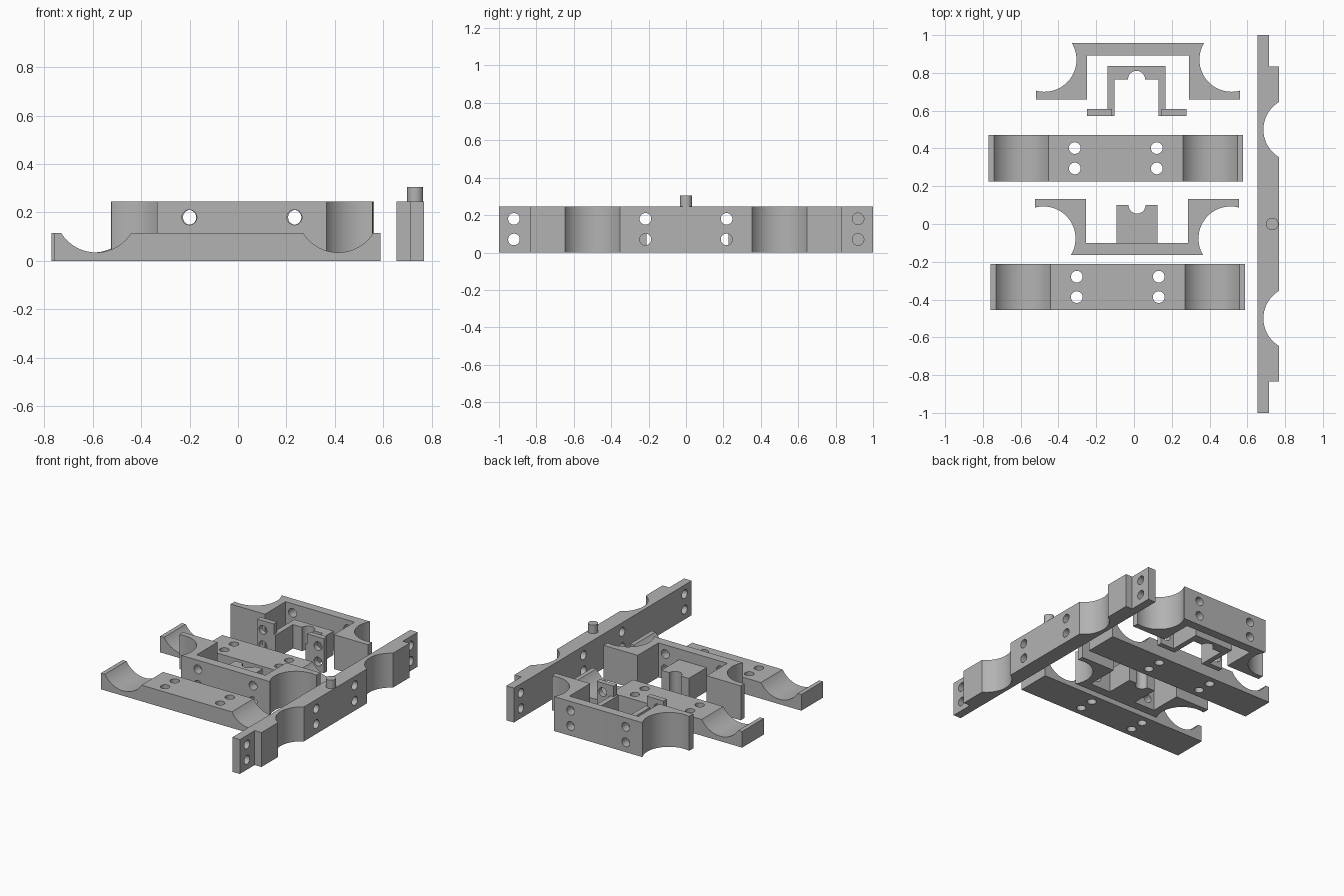
import bpy, bmesh
from math import radians, sin, cos, pi
from mathutils import Matrix, Vector

cube = bpy.data.objects.get("Cube")
if cube:
    bpy.data.objects.remove(cube, do_unlink=True)

grey = bpy.data.materials.new("plain grey")
grey.use_nodes = True
colour = (0.45, 0.45, 0.45, 1)
grey.diffuse_color = colour
grey.node_tree.nodes["Principled BSDF"].inputs["Base Color"].default_value = colour

TALL, LOW, R = 0.245, 0.17, 0.17   # upright height, insert height, saddle radius
HOLE_Z = (0.07, 0.18)


def arc(cx, cy, r, start, end, n=20):
    angles = [radians(start + (end - start) * i / n) for i in range(n + 1)]
    return [(cx + r * cos(a), cy + r * sin(a)) for a in angles]


def mirrored(half):
    """Close a half profile that starts and ends on x = 0."""
    return half + [(-x, y) for x, y in reversed(half[1:-1])]


def finish(bm, name):
    bmesh.ops.recalc_face_normals(bm, faces=bm.faces)
    mesh = bpy.data.meshes.new(name)
    bm.to_mesh(mesh)
    bm.free()
    ob = bpy.data.objects.new(name, mesh)
    bpy.context.collection.objects.link(ob)
    mesh.materials.append(grey)
    return ob


def prism(name, profile, height, matrix):
    bm = bmesh.new()
    face = bm.faces.new([bm.verts.new((x, y, 0)) for x, y in profile])
    ext = bmesh.ops.extrude_face_region(bm, geom=[face])
    top = [v for v in ext["geom"] if isinstance(v, bmesh.types.BMVert)]
    bmesh.ops.translate(bm, verts=top, vec=(0, 0, height))
    bmesh.ops.transform(bm, matrix=matrix, verts=bm.verts)
    return finish(bm, name)


def cylinder(name, centre, radius, depth, axis="Z"):
    turn = {"X": Matrix.Rotation(pi / 2, 4, "Y"),
            "Y": Matrix.Rotation(pi / 2, 4, "X"), "Z": Matrix()}[axis]
    bm = bmesh.new()
    bmesh.ops.create_cone(bm, cap_ends=True, segments=32, radius1=radius,
                          radius2=radius, depth=depth,
                          matrix=Matrix.Translation(centre) @ turn)
    return finish(bm, name)


def activate(ob):
    bpy.ops.object.select_all(action="DESELECT")
    ob.select_set(True)
    bpy.context.view_layer.objects.active = ob


def drill(ob, centres, axis):
    for c in centres:
        cutter = cylinder("hole_cutter", c, 0.031, 0.4, axis)
        cutter.hide_render = True
        mod = ob.modifiers.new("hole", "BOOLEAN")
        mod.operation, mod.solver, mod.object = "DIFFERENCE", "EXACT", cutter
        activate(ob)
        bpy.ops.object.modifier_apply(modifier=mod.name)
        bpy.data.objects.remove(cutter, do_unlink=True)


def smooth(ob):
    activate(ob)
    bpy.ops.object.shade_smooth_by_angle(angle=radians(30))


parts = []

# Two upright brackets with a saddle on each flank, facing opposite ways
bracket = mirrored([(0, -0.064), (0.271, -0.064), (0.271, -0.297), (0.541, -0.297)]
                   + arc(0.4955, -0.087, R, -75, -211, 28) + [(0, 0)])
for name, x, y, flip in (("rear_bracket", 0.021, 0.957, 1),
                         ("front_bracket", 0.016, -0.164, -1)):
    ob = prism(name, [(px, py * flip) for px, py in bracket], TALL,
               Matrix.Translation((x, y, 0)))
    drill(ob, [(x + s * 0.217, y - flip * 0.03, z) for s in (-1, 1) for z in HOLE_Z], "Y")
    parts.append(ob)

# Flat cradles with a saddle near each end
cradle = mirrored([(0, 0), (0.6745, 0), (0.6745, 0.115)]
                  + arc(0.5, 0.205, R, -32, -148) + [(0, 0.115)])
for name, x, y in (("rear_cradle", -0.0965, 0.47), ("front_cradle", -0.086, -0.211)):
    ob = prism(name, cradle, 0.244,
               Matrix.Translation((x, y, 0)) @ Matrix.Rotation(pi / 2, 4, "X"))
    drill(ob, [(x + s * 0.217, y - d, 0.06) for s in (-1, 1) for d in (0.068, 0.176)], "Z")
    parts.append(ob)

# Long side bar with two saddles, thin end tabs and a pin
bar = prism("side_bar",
            mirrored([(0, 0.655), (1, 0.655), (1, 0.715), (0.833, 0.715), (0.833, 0.768)]
                     + arc(0.5, 0.855, R, -30.8, -149.2) + [(0, 0.768)]),
            TALL, Matrix.Rotation(-pi / 2, 4, "Z"))
drill(bar, [(0.71, y, z) for y in (-0.92, -0.217, 0.217, 0.92) for z in HOLE_Z], "X")
pin = cylinder("bar_pin", (0.732, 0, 0.27), 0.033, 0.07)
parts += [bar, pin]

# Notched block inside the front bracket
parts.append(prism("notched_block",
                   mirrored([(0, -0.1), (0.108, -0.1), (0.108, 0.1)]
                            + arc(0, 0.1, 0.045, 0, -90, 10)),
                   LOW, Matrix.Translation((0.016, 0, 0))))

# Notched arch with two taller drilled feet inside the rear bracket
mid = 0.0135
parts.append(prism("notched_arch",
                   mirrored(arc(0, 0.766, 0.045, 90, 0, 10)
                            + [(0.1165, 0.766), (0.1165, 0.571), (0.1545, 0.571),
                               (0.1545, 0.836), (0, 0.836)]),
                   LOW, Matrix.Translation((mid, 0, 0))))
for side, s in (("left", 1), ("right", -1)):
    foot = prism(side + "_arch_foot",
                 [(s * 0.131, 0.571), (s * 0.2635, 0.571),
                  (s * 0.2635, 0.608), (s * 0.131, 0.608)],
                 TALL, Matrix.Translation((mid, 0, 0)))
    drill(foot, [(mid + s * 0.217, 0.59, z) for z in HOLE_Z], "Y")
    parts.append(foot)

for ob in parts:
    smooth(ob)
